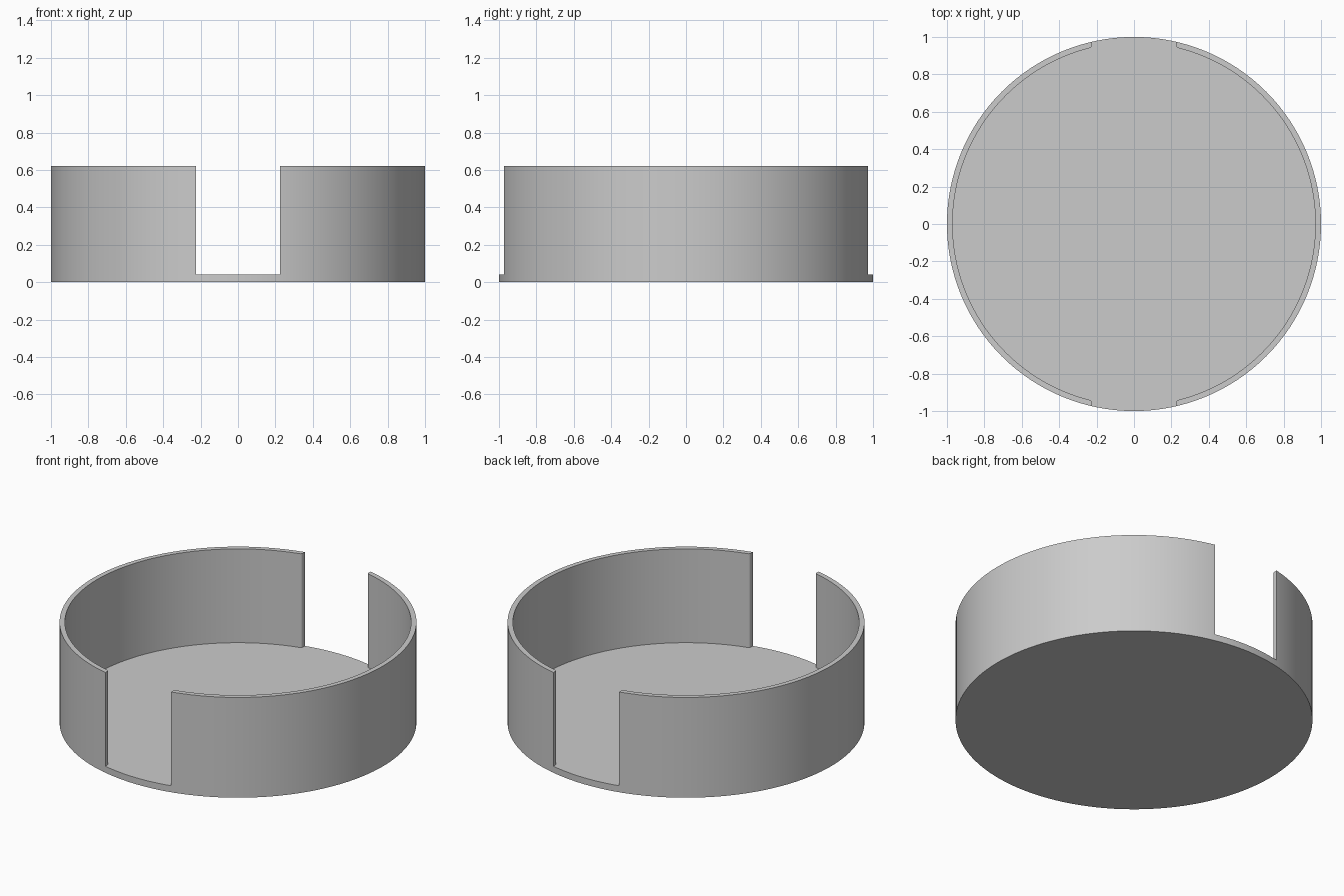
import bpy, bmesh
from math import sin, cos, pi, asin, sqrt

cube = bpy.data.objects.get("Cube")
if cube:
    bpy.data.objects.remove(cube, do_unlink=True)

OUTER, INNER = 1.0, 0.97
HEIGHT, FLOOR = 0.62, 0.04
SLOT = 0.225      # half width of the finger openings
ROUND = 0.014     # rounding of the inner wall corners
SEGMENTS = 128

grey = bpy.data.materials.new("Plain grey")
grey.use_nodes = True
colour = (0.6, 0.6, 0.6, 1)
grey.diffuse_color = colour
grey.node_tree.nodes["Principled BSDF"].inputs["Base Color"].default_value = colour


def prism(name, outline, z0, z1):
    """Extrude a closed outline from z0 to z1."""
    bm = bmesh.new()
    face = bm.faces.new([bm.verts.new((x, y, z0)) for x, y in outline])
    top = bmesh.ops.extrude_face_region(bm, geom=[face])["geom"]
    verts = [v for v in top if isinstance(v, bmesh.types.BMVert)]
    bmesh.ops.translate(bm, verts=verts, vec=(0, 0, z1 - z0))
    bmesh.ops.recalc_face_normals(bm, faces=bm.faces)
    mesh = bpy.data.meshes.new(name)
    bm.to_mesh(mesh)
    bm.free()
    obj = bpy.data.objects.new(name, mesh)
    bpy.context.collection.objects.link(obj)
    return obj


# Solid round body
circle = [(OUTER * cos(2 * pi * i / SEGMENTS), OUTER * sin(2 * pi * i / SEGMENTS))
          for i in range(SEGMENTS)]
holder = prism("round_holder", circle, 0, HEIGHT)
holder.data.materials.append(grey)

# Hollow: right quarter outline with a rounded corner leading into the opening
cx = SLOT + ROUND
cy = sqrt((INNER + ROUND) ** 2 - cx ** 2)
start = asin(cx / (INNER + ROUND))
steps = 30
quarter = [(INNER * cos(t), INNER * sin(t))
           for t in ((pi / 2 - start) * i / steps for i in range(steps + 1))]
for i in range(1, 7):
    a = -pi / 2 - start + (-pi / 2 + start) * i / 6
    quarter.append((cx + ROUND * cos(a), cy + ROUND * sin(a)))
quarter.append((SLOT, OUTER + 0.1))

# Mirror the quarter into all four
half = quarter + [(-x, y) for x, y in reversed(quarter)]
outline = half + [(x, -y) for x, y in reversed(half[1:-1])]
cutter = prism("hollow_cutter", outline, FLOOR, HEIGHT + 0.1)
cutter.hide_render = True

# Carve the hollow and both openings
mod = holder.modifiers.new("Hollow", "BOOLEAN")
mod.operation = "DIFFERENCE"
mod.solver = "EXACT"
mod.object = cutter
bpy.ops.object.select_all(action="DESELECT")
holder.select_set(True)
bpy.context.view_layer.objects.active = holder
bpy.ops.object.modifier_apply(modifier=mod.name)
bpy.data.objects.remove(cutter, do_unlink=True)
bpy.ops.object.shade_smooth_by_angle(angle=pi / 6)
